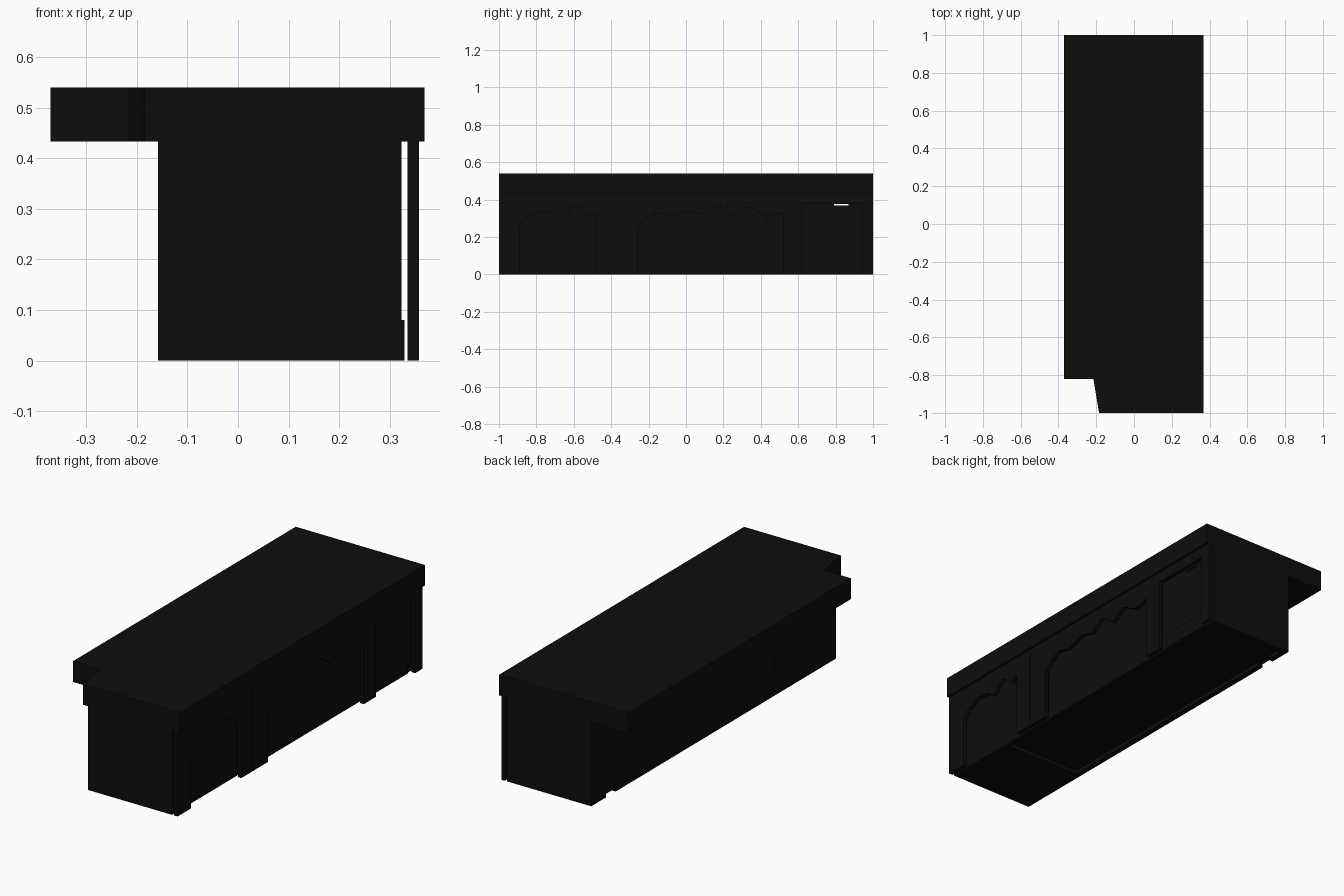
import bpy, bmesh

cube = bpy.data.objects.get("Cube")
if cube:
    bpy.data.objects.remove(cube, do_unlink=True)

black = bpy.data.materials.new("soot_black")
black.use_nodes = True
tone = (0.004, 0.004, 0.004, 1)
black.diffuse_color = tone
black.node_tree.nodes["Principled BSDF"].inputs["Base Color"].default_value = tone


def extrude(name, outline, place, shift):
    """Extrude a 2D outline; place maps it to 3D, shift is the depth vector."""
    bm = bmesh.new()
    face = bm.faces.new([bm.verts.new(place(a, b)) for a, b in outline])
    out = bmesh.ops.extrude_face_region(bm, geom=[face])["geom"]
    verts = [v for v in out if isinstance(v, bmesh.types.BMVert)]
    bmesh.ops.translate(bm, verts=verts, vec=shift)
    bmesh.ops.recalc_face_normals(bm, faces=bm.faces)
    mesh = bpy.data.meshes.new(name)
    bm.to_mesh(mesh)
    bm.free()
    mesh.materials.append(black)
    obj = bpy.data.objects.new(name, mesh)
    bpy.context.collection.objects.link(obj)
    return obj


def box(name, x, y, z):
    outline = [(x[0], y[0]), (x[1], y[0]), (x[1], y[1]), (x[0], y[1])]
    return extrude(name, outline, lambda a, b: (a, b, z[0]), (0, 0, z[1] - z[0]))


def cut(target, name, x, y, z):
    cutter = box(name, x, y, z)
    cutter.hide_render = True
    cutter.hide_set(True)
    mod = target.modifiers.new(name, "BOOLEAN")
    mod.operation = "DIFFERENCE"
    mod.solver = "EXACT"
    mod.object = cutter
    # Apply the cut and discard its helper
    deps = bpy.context.evaluated_depsgraph_get()
    mesh = bpy.data.meshes.new_from_object(target.evaluated_get(deps))
    target.modifiers.clear()
    target.data = mesh
    bpy.data.objects.remove(cutter, do_unlink=True)


# Roof slab with the notched front corner
extrude("roof_slab", [(-.37, -.82), (-.215, -.82), (-.185, -1), (.368, -1),
                      (.368, 1), (-.37, 1)],
        lambda a, b: (a, b, .433), (0, 0, .107))

# Main block
body = box("main_block", (-.158, .323), (-1, 1), (0, .433))
for name, y in {"long_window": (-.27, .51), "short_window": (-.89, -.5)}.items():
    cut(body, name, (-.3, -.146), y, (.12, .34))
cut(body, "vent_slot", (-.3, .5), (.79, .87), (.370, .377))
cut(body, "underside_recess", (-.13, .3), (-.6, .97), (-.1, .02))
cut(body, "drain_notch", (-.3, -.1), (.8, .88), (-.1, .018))

# Arcade screen: one outline that walks around the ragged openings
small_arch = [(-.89, 0), (-.89, .26), (-.86, .30), (-.78, .335), (-.71, .33),
              (-.66, .30), (-.59, .36), (-.52, .31), (-.48, .33), (-.48, 0)]
large_arch = [(-.26, 0), (-.26, .25), (-.22, .30), (-.16, .33), (-.08, .31),
              (.02, .34), (.1, .32), (.17, .37), (.26, .31), (.34, .36),
              (.43, .31), (.52, .33), (.52, 0)]
doorway = [(.62, 0), (.62, .378), (.94, .378), (.94, 0)]
outline = [(-1, 0)] + small_arch + large_arch + doorway + [(1, 0), (1, .433), (-1, .433)]
extrude("arcade_screen", outline, lambda a, b: (.335, a, b), (.02, 0, 0))

# Thin joint strip and base trims on the arcade piers
box("pier_joint", (.355, .358), (-.385, -.375), (0, .433))
box("door_sill", (.323, .329), (.64, .92), (0, .08))

# Front wall trims
for side, sign in (("right", -1), ("left", 1)):
    def span(a, b):
        return sorted((.0825 + sign * a, .0825 + sign * b))
    box(side + "_front_plinth", span(.2, .24), (-1, -.996), (.02, .11))
    box(side + "_front_plate", span(.19, .205), (-1, -.996), (.17, .28))
box("front_low_vent", (.035, .14), (-1, -.996), (.04, .06))
box("front_top_trim", (-.14, .3), (-1, -.996), (.41, .43))
